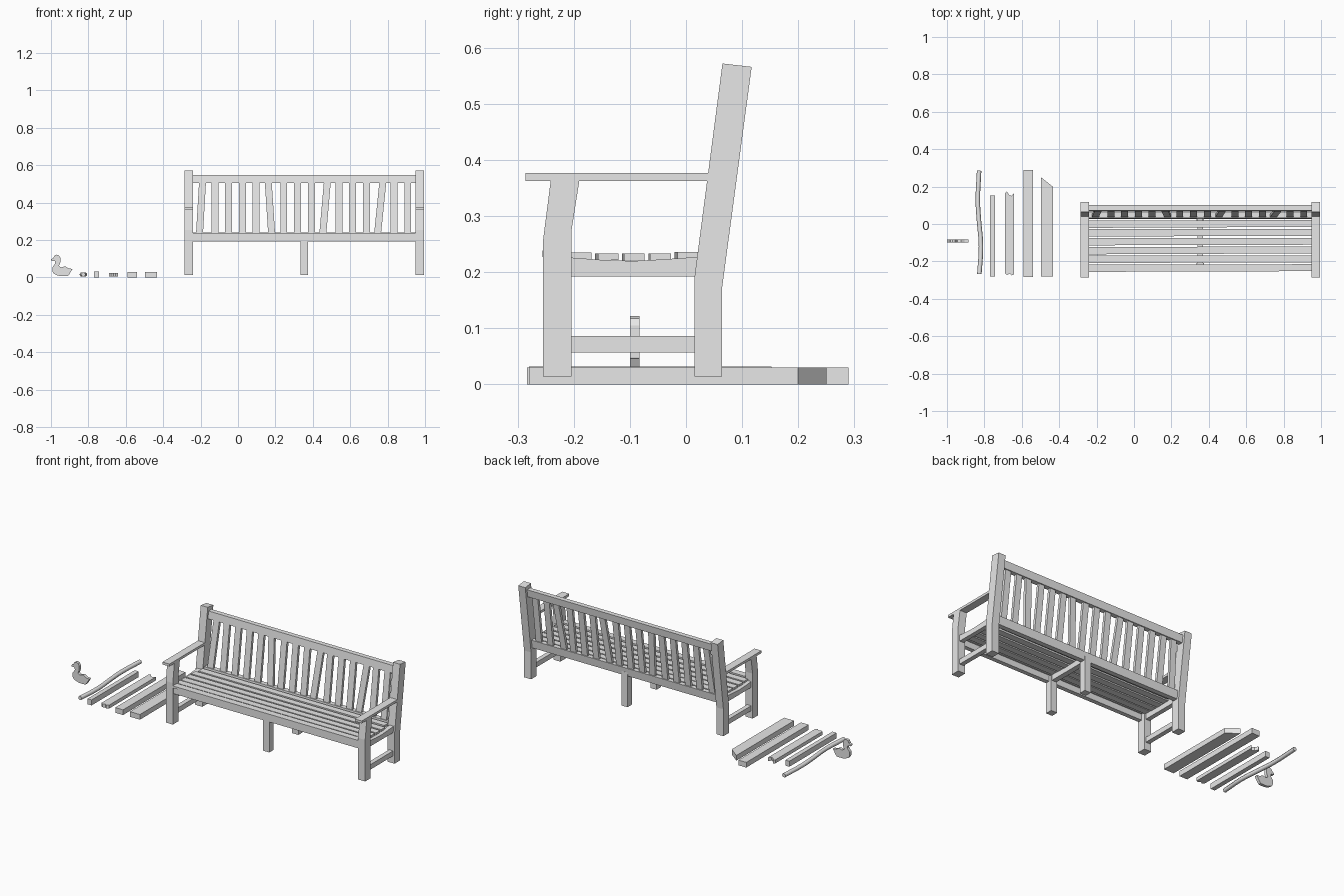
import bpy, bmesh, random
from mathutils import Vector

random.seed(4)
cube = bpy.data.objects.get("Cube")
if cube:
    bpy.data.objects.remove(cube, do_unlink=True)

wood = bpy.data.materials.new("pale_grey_wood")
wood.use_nodes = True
wood.diffuse_color = (0.8, 0.8, 0.8, 1)
wood.node_tree.nodes["Principled BSDF"].inputs["Base Color"].default_value = (0.8, 0.8, 0.8, 1)

MID = 0.355      # centre of the bench in x
HALF = 0.595     # half of the gap between the posts
POST = 0.045     # post width


def prism(name, profile, axis, lo, hi):
    """Extrude a closed 2D profile along an axis (0 = x, 1 = y, 2 = z)."""
    bm = bmesh.new()
    verts = []
    for p in profile:
        co = list(p)
        co.insert(axis, lo)
        verts.append(bm.verts.new(co))
    face = bm.faces.new(verts)
    new = bmesh.ops.extrude_face_region(bm, geom=[face])["geom"]
    step = Vector((0, 0, 0))
    step[axis] = hi - lo
    bmesh.ops.translate(bm, vec=step, verts=[g for g in new if isinstance(g, bmesh.types.BMVert)])
    bmesh.ops.recalc_face_normals(bm, faces=bm.faces)
    mesh = bpy.data.meshes.new(name)
    bm.to_mesh(mesh)
    bm.free()
    mesh.materials.append(wood)
    obj = bpy.data.objects.new(name, mesh)
    bpy.context.collection.objects.link(obj)
    return obj


def rect(a0, a1, b0, b1):
    return [(a0, b0), (a1, b0), (a1, b1), (a0, b1)]


def lean(z):
    """Centre line of the leaning backrest."""
    return 0.04 + (z - 0.19) * 0.131


def leaning_rect(z0, z1, depth):
    d = depth / 2
    return [(lean(z0) - d, z0), (lean(z0) + d, z0), (lean(z1) + d, z1), (lean(z1) - d, z1)]


# Bench ends: posts, armrests and rails on both sides
back_post = [(0.015, 0.014), (0.064, 0.014), (0.064, 0.17), (0.117, 0.566), (0.065, 0.572), (0.015, 0.19)]
front_post = [(-0.255, 0.014), (-0.204, 0.014), (-0.204, 0.275), (-0.19, 0.364), (-0.241, 0.364), (-0.255, 0.255)]
bearer = [(-0.23, 0.192), (0.03, 0.192), (0.03, 0.228), (-0.04, 0.223), (-0.095, 0.22), (-0.15, 0.222), (-0.23, 0.228)]
for side, label in ((-1, "right"), (1, "left")):
    centre = MID + side * (HALF + POST / 2)
    lo, hi = centre - POST / 2, centre + POST / 2
    prism(f"back_post_{label}", back_post, 0, lo, hi)
    prism(f"front_post_{label}", front_post, 0, lo, hi)
    prism(f"armrest_{label}", rect(-0.286, 0.045, 0.363, 0.377), 0, lo, hi)
    prism(f"seat_bearer_{label}", bearer, 0, centre - 0.013, centre + 0.013)
    prism(f"lower_stretcher_{label}", rect(-0.21, 0.02, 0.057, 0.086), 0, centre - 0.013, centre + 0.013)

# Middle support
prism("middle_bearer", bearer, 0, MID - 0.015, MID + 0.015)
prism("middle_front_leg", rect(-0.248, -0.208, 0.014, 0.222), 0, MID - 0.02, MID + 0.02)
prism("middle_back_leg", rect(0.018, 0.058, 0.014, 0.215), 0, MID - 0.02, MID + 0.02)

# Long rails
x0, x1 = MID - HALF, MID + HALF
prism("front_apron", rect(-0.25, -0.225, 0.192, 0.228), 0, x0, x1)
prism("backrest_lower_rail", leaning_rect(0.193, 0.24, 0.028), 0, x0, x1)
prism("backrest_top_rail", leaning_rect(0.505, 0.548, 0.028), 0, x0, x1)

# Seat slats, dipping towards the middle and laid slightly askew
for i in range(6):
    y = -0.235 + i * 0.0472
    z = 0.221 + 0.3 * (y + 0.095) ** 2
    reach = HALF if i in (0, 5) else HALF + 0.014
    skew = random.uniform(0.001, 0.005)
    w = 0.019
    outline = [(MID - reach, y - w - skew), (MID + reach, y - w + skew),
               (MID + reach, y + w + skew * 0.5), (MID - reach, y + w - skew * 0.5)]
    prism(f"seat_slat_{i + 1}", outline, 2, z, z + 0.012)

# Upright backrest slats, a few of them knocked crooked
crooked = {0: 0.008, 5: -0.009, 9: 0.012, 13: 0.014}
for i in range(16):
    x = MID + (i - 7.5) * 0.0737
    t = crooked.get(i, 0)
    w = 0.0185
    slat = prism(f"backrest_slat_{i + 1}",
                 [(x - w - t, 0.235), (x + w - t, 0.235), (x + w + t, 0.51), (x - w + t, 0.51)],
                 1, -0.008, 0.008)
    for v in slat.data.vertices:
        v.co.y += lean(v.co.z)

# Loose planks on the ground
prism("narrow_plank", rect(-0.77, -0.744, -0.28, 0.152), 2, 0, 0.032)
prism("long_plank", rect(-0.59, -0.54, -0.283, 0.29), 2, 0, 0.03)
prism("mitred_plank", [(-0.498, -0.28), (-0.434, -0.28), (-0.434, 0.2), (-0.498, 0.25)], 2, 0, 0.03)
prism("splintered_plank",
      [(-0.69, -0.265), (-0.678, -0.272), (-0.665, -0.265), (-0.655, -0.275), (-0.641, -0.268),
       (-0.641, 0.165), (-0.655, 0.15), (-0.668, 0.155), (-0.68, 0.175), (-0.69, 0.165)], 2, 0.004, 0.024)

# Crooked round stick
curve = bpy.data.curves.new("stick_path", "CURVE")
curve.dimensions = "3D"
curve.bevel_depth = 0.012
curve.bevel_resolution = 1
curve.use_fill_caps = True
curve.resolution_u = 3
path = [(-0.827, -0.268), (-0.818, -0.12), (-0.829, 0.02), (-0.835, 0.12), (-0.828, 0.285)]
spline = curve.splines.new("BEZIER")
spline.bezier_points.add(len(path) - 1)
for point, (x, y) in zip(spline.bezier_points, path):
    point.co = (x, y, 0.016)
    point.handle_left_type = point.handle_right_type = "AUTO"
temp = bpy.data.objects.new("stick_path", curve)
bpy.context.collection.objects.link(temp)
bpy.context.view_layer.update()
mesh = bpy.data.meshes.new_from_object(temp.evaluated_get(bpy.context.evaluated_depsgraph_get()))
bpy.data.objects.remove(temp, do_unlink=True)
mesh.materials.clear()
mesh.materials.append(wood)
bpy.context.collection.objects.link(bpy.data.objects.new("round_stick", mesh))

# Flat cut-out duck
duck = [(-0.968, 0.012), (-0.95, 0.007), (-0.91, 0.007), (-0.9, 0.02), (-0.885, 0.046), (-0.905, 0.048),
        (-0.925, 0.06), (-0.945, 0.054), (-0.958, 0.062), (-0.95, 0.08), (-0.95, 0.105), (-0.958, 0.118),
        (-0.97, 0.122), (-0.982, 0.117), (-0.988, 0.104), (-1.0, 0.097), (-0.998, 0.09), (-0.98, 0.088),
        (-0.977, 0.075), (-0.992, 0.055), (-0.993, 0.035), (-0.985, 0.02)]
prism("wooden_duck", duck, 1, -0.1, -0.083)
